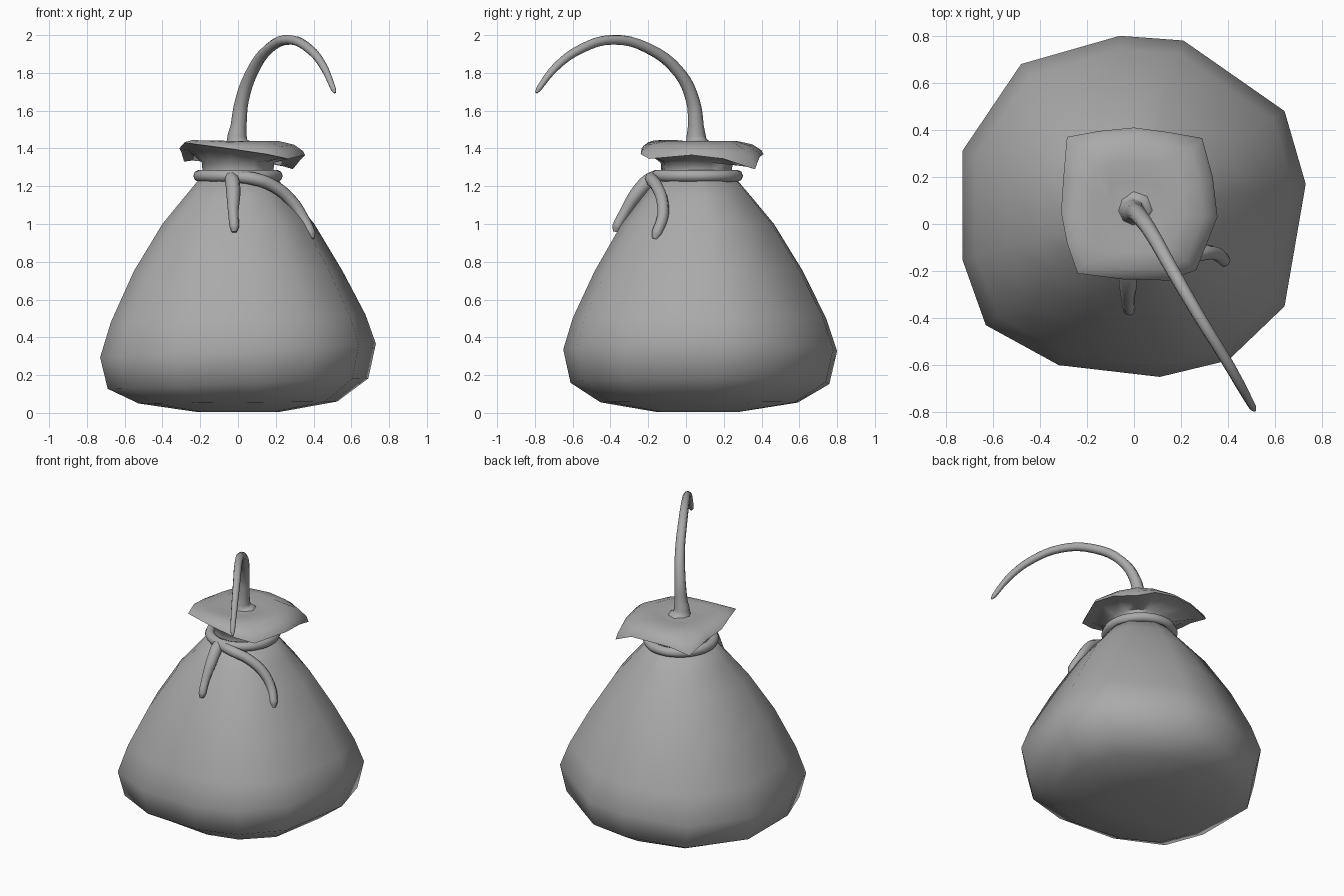
import bpy, bmesh, math
from mathutils import Vector

if "Cube" in bpy.data.objects:
    bpy.data.objects.remove(bpy.data.objects["Cube"])

# Dark grey cloth
GREY = bpy.data.materials.new("dark_grey")
GREY.diffuse_color = (0.4, 0.4, 0.4, 1)
GREY.use_nodes = True
GREY.node_tree.nodes["Principled BSDF"].inputs["Base Color"].default_value = GREY.diffuse_color


def finish(ob, angle):
    """Select, bake to mesh, colour and shade."""
    bpy.context.collection.objects.link(ob)
    bpy.ops.object.select_all(action='DESELECT')
    ob.select_set(True)
    bpy.context.view_layer.objects.active = ob
    if ob.type == 'CURVE':
        bpy.ops.object.convert(target='MESH')
        ob = bpy.context.object
    ob.data.materials.clear()
    ob.data.materials.append(GREY)
    bpy.ops.object.shade_smooth_by_angle(angle=math.radians(angle))
    return ob


def loft(name, rings, angle=180):
    """Skin a list of equal-length point rings and close both ends."""
    bm = bmesh.new()
    loops = [[bm.verts.new(p) for p in ring] for ring in rings]
    n = len(loops[0])
    for a, b in zip(loops, loops[1:]):
        for i in range(n):
            j = (i + 1) % n
            bm.faces.new((a[i], a[j], b[j], b[i]))
    for ring in (loops[0], loops[-1]):
        c = bm.verts.new(sum((v.co for v in ring), Vector()) / n)
        for i in range(n):
            bm.faces.new((ring[i], ring[(i + 1) % n], c))
    bmesh.ops.recalc_face_normals(bm, faces=bm.faces)
    me = bpy.data.meshes.new(name)
    bm.to_mesh(me)
    bm.free()
    return finish(bpy.data.objects.new(name, me), angle)


def tube(name, pts, cyclic=False):
    """Round cord through (x, y, z, radius) points."""
    cu = bpy.data.curves.new(name, 'CURVE')
    cu.dimensions = '3D'
    cu.bevel_depth = 1.0
    cu.bevel_resolution = 2
    cu.resolution_u = 4
    cu.use_fill_caps = True
    sp = cu.splines.new('BEZIER')
    sp.bezier_points.add(len(pts) - 1)
    for bp, (x, y, z, r) in zip(sp.bezier_points, pts):
        bp.co, bp.radius = (x, y, z), r
        bp.handle_left_type = bp.handle_right_type = 'AUTO'
    sp.use_cyclic_u = cyclic
    return finish(bpy.data.objects.new(name, cu), 60)


NECK_Y = 0.055

# Sack body: irregular plan outline scaled up the height, rounding at the neck
plan = [(0.73, 0.17), (0.64, 0.48), (0.21, 0.78), (-0.06, 0.80), (-0.48, 0.68),
        (-0.73, 0.31), (-0.73, -0.15), (-0.63, -0.43), (-0.32, -0.60),
        (0.11, -0.65), (0.40, -0.58), (0.64, -0.35)]
# z, scale, roundness, sideways tilt
levels = [(0.005, 0.30, 0.0, 0.0), (0.055, 0.72, 0.0, 0.01), (0.155, 0.945, 0.0, 0.04),
          (0.33, 1.0, 0.0, 0.05), (0.50, 0.925, 0.1, 0.03), (0.75, 0.76, 0.2, 0.0),
          (1.0, 0.555, 0.4, 0.0), (1.14, 0.40, 0.7, 0.0), (1.25, 0.275, 1.0, 0.0)]
body = []
for z, s, rnd, tilt in levels:
    ring = []
    for x, y in plan:
        d = Vector((x, y - NECK_Y))
        d = d.lerp(d.normalized() * 0.735, rnd) * s
        ring.append((d.x, d.y + NECK_Y, z + tilt * d.x))
    body.append(ring)
loft("sack_body", body)

# Gathered neck flaring into the drooping, wavy mouth flap
flap = [(0.355, 0.03, 1.365), (0.335, 0.20, 1.345), (0.29, 0.365, 1.29),
        (0.15, 0.39, 1.355), (0.0, 0.41, 1.37), (-0.15, 0.395, 1.365),
        (-0.285, 0.37, 1.33), (-0.30, 0.20, 1.38), (-0.31, 0.05, 1.40),
        (-0.285, -0.08, 1.43), (-0.24, -0.21, 1.425), (-0.05, -0.235, 1.40),
        (0.15, -0.24, 1.37), (0.265, -0.195, 1.345)]


def neck(r, z):
    out = []
    for x, y, _ in flap:
        d = Vector((x, y - NECK_Y)).normalized() * r
        out.append((d.x, d.y + NECK_Y, z))
    return out


def inset(s, lift, level):
    return [(x * s, NECK_Y + (y - NECK_Y) * s, z + (level - z) * lift)
            for x, y, z in flap]


loft("neck_and_flap", [neck(0.20, 1.22), neck(0.187, 1.27), neck(0.192, 1.325),
                       inset(0.85, 0.2, 1.36), inset(1, 0, 0),
                       inset(0.97, 0.25, 1.45), inset(0.84, 0.6, 1.455),
                       inset(0.6, 1, 1.44), inset(0.35, 1, 1.425),
                       inset(0.18, 1, 1.43)], angle=75)

# Curved stem tapering to a hooked tip
tube("curved_stem", [
    (0, 0.06, 1.41, 0.085), (-0.005, 0.055, 1.445, 0.054), (0.003, 0.052, 1.52, 0.042),
    (0.02, 0.037, 1.65, 0.036), (0.072, -0.035, 1.80, 0.032),
    (0.165, -0.20, 1.93, 0.029), (0.275, -0.39, 1.975, 0.026),
    (0.38, -0.56, 1.925, 0.024), (0.455, -0.69, 1.83, 0.021),
    (0.505, -0.78, 1.715, 0.015), (0.514, -0.793, 1.695, 0.006)])

# Drawstring loop tied round the neck
loop = []
for i in range(12):
    a = math.tau * i / 12
    loop.append((0.205 * math.cos(a), NECK_Y + 0.215 * math.sin(a), 1.255, 0.032))
tube("drawstring_loop", loop, cyclic=True)

# Two loose ends hanging from the front of the loop
tube("drawstring_end_middle", [
    (-0.04, -0.15, 1.255, 0.03), (-0.03, -0.20, 1.225, 0.04),
    (-0.025, -0.26, 1.16, 0.038), (-0.025, -0.325, 1.06, 0.028),
    (-0.02, -0.365, 0.985, 0.026), (-0.02, -0.372, 0.958, 0.014)])
tube("drawstring_end_side", [
    (-0.02, -0.165, 1.25, 0.03), (0.08, -0.185, 1.24, 0.034),
    (0.19, -0.155, 1.20, 0.033), (0.285, -0.125, 1.12, 0.032),
    (0.345, -0.125, 1.03, 0.03), (0.383, -0.155, 0.95, 0.028),
    (0.391, -0.165, 0.92, 0.014)])
